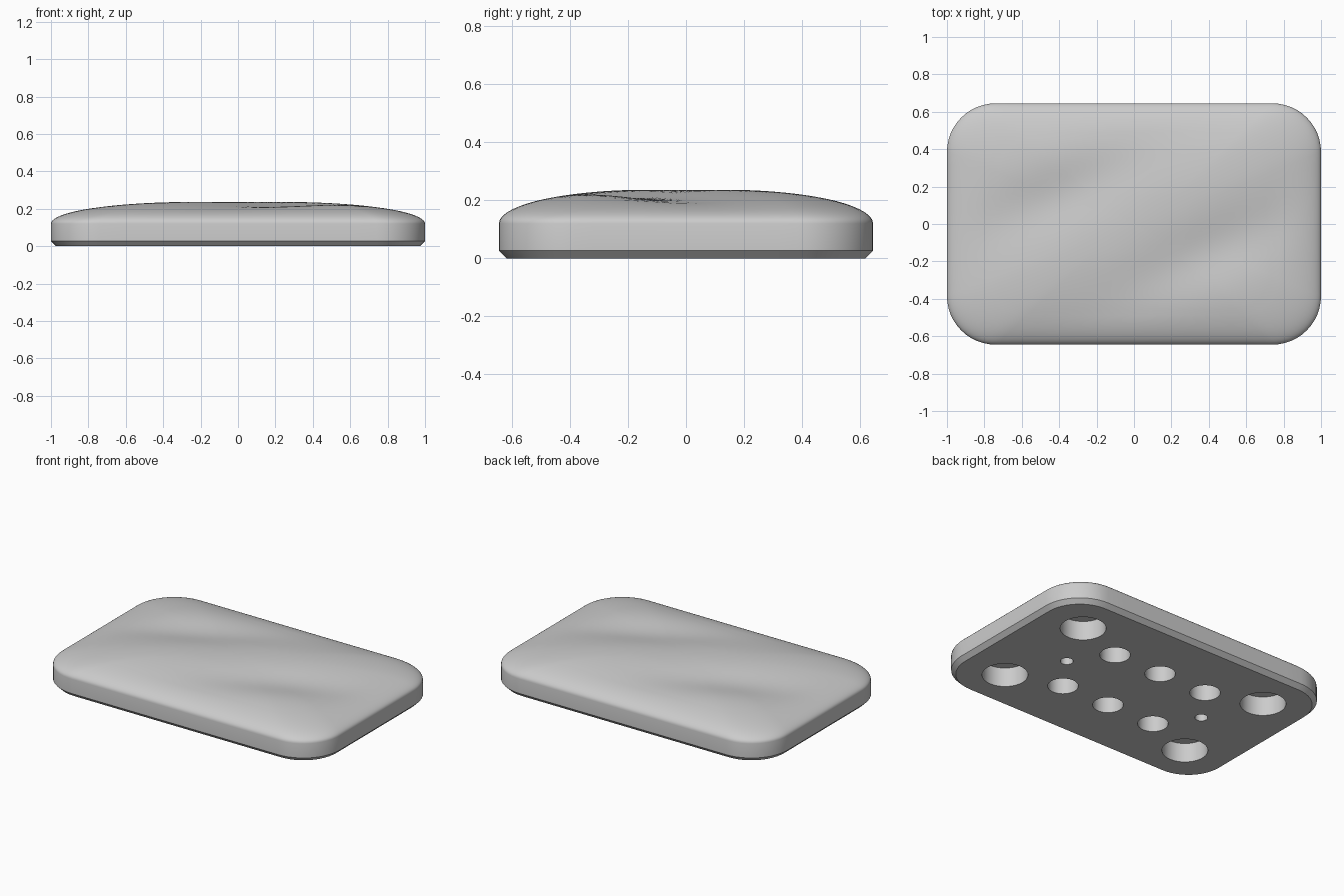
import bpy, bmesh, math

if "Cube" in bpy.data.objects:
    bpy.data.objects.remove(bpy.data.objects["Cube"])

HX, HY, R = 1.0, 0.645, 0.26      # half sizes and corner radius
WALL, TOP, CH = 0.12, 0.238, 0.027

grey = bpy.data.materials.new("grey")
grey.diffuse_color = (0.6, 0.6, 0.6, 1)
grey.use_nodes = True
grey.node_tree.nodes["Principled BSDF"].inputs["Base Color"].default_value = grey.diffuse_color


def outline(inset=0.0, corner=12, side=12):
    """Rounded rectangle with subdivided corners and sides."""
    pts = []
    for k, (sx, sy) in enumerate([(1, 1), (-1, 1), (-1, -1), (1, -1)]):
        cx, cy = sx * (HX - R), sy * (HY - R)
        for i in range(corner + 1):
            a = math.radians(90 * (k + i / corner))
            pts.append((cx + (R - inset) * math.cos(a), cy + (R - inset) * math.sin(a)))
    out = []
    for i, p in enumerate(pts):
        out.append(p)
        if i % (corner + 1) == corner:      # fill the straight side
            q = pts[(i + 1) % len(pts)]
            for j in range(1, side):
                f = j / side
                out.append((p[0] + (q[0] - p[0]) * f, p[1] + (q[1] - p[1]) * f))
    return out


def hollow(x, y):
    """Two soft diagonal hollows, half-turn symmetric about the centre."""
    a = math.radians(25)
    d = 0.0
    for s in (1, -1):
        dx, dy = x - s * 0.38, y + s * 0.155
        u = dx * math.cos(a) + dy * math.sin(a)
        v = -dx * math.sin(a) + dy * math.cos(a)
        d += 0.030 * math.exp(-0.5 * ((u / 0.36) ** 2 + (v / 0.12) ** 2))
    return d


# Body: chamfered base, straight wall, domed top
bm = bmesh.new()
edge = outline()
rings = [[(x, y, 0) for x, y in outline(CH)],
         [(x, y, CH) for x, y in edge],
         [(x, y, WALL) for x, y in edge]]
N = 40
for i in range(1, N):
    t = (i / N) ** 1.6 if i < N * 0.5 else None
    t = 0.02 + 0.98 * (i / N) ** 1.5 if t is None else t
    ring = []
    for x, y in edge:
        kx, ky = 1 - 0.75 * t, 1 - 0.80 * t
        z = WALL + (TOP - WALL) * math.sqrt(max(0, 1 - (1 - t) ** 2))
        px, py = x * kx, y * ky
        ring.append((px, py, z - hollow(px, py) * min(1, t * 3)))
    rings.append(ring)
for k in (0.22, 0.18, 0.13, 0.08, 0.04):    # flat crown
    ring = []
    for x, y in edge:
        px, py = x * k, y * k * 0.8
        ring.append((px, py, TOP - hollow(px, py)))
    rings.append(ring)

vr = [[bm.verts.new(p) for p in ring] for ring in rings]
n = len(edge)
for a, b in zip(vr, vr[1:]):
    for i in range(n):
        j = (i + 1) % n
        bm.faces.new((a[i], a[j], b[j], b[i]))
bm.faces.new(vr[0][::-1])
c = bm.verts.new((0, 0, TOP - hollow(0, 0)))
for i in range(n):
    bm.faces.new((vr[-1][i], vr[-1][(i + 1) % n], c))
bmesh.ops.recalc_face_normals(bm, faces=bm.faces)
me = bpy.data.meshes.new("domed_plate")
bm.to_mesh(me)
bm.free()
me.materials.append(grey)
body = bpy.data.objects.new("domed_plate", me)
bpy.context.collection.objects.link(body)

# Blind holes in the underside
holes = [(sx * 0.69, sy * 0.357, 0.135) for sx in (1, -1) for sy in (1, -1)]
holes += [(x, sy * 0.238, 0.09) for x in (-0.345, 0, 0.345) for sy in (1, -1)]
holes += [(sx * 0.516, 0, 0.038) for sx in (1, -1)]
DEPTH = 0.125
bm = bmesh.new()
for x, y, r in holes:
    res = bmesh.ops.create_cone(bm, cap_ends=True, segments=48, radius1=r, radius2=r, depth=DEPTH + 0.1)
    bmesh.ops.translate(bm, verts=res["verts"], vec=(x, y, (DEPTH - 0.1) / 2))
cm = bpy.data.meshes.new("hole_cutter")
bm.to_mesh(cm)
bm.free()
cm.materials.append(grey)
cutter = bpy.data.objects.new("hole_cutter", cm)
cutter.hide_render = True
bpy.context.collection.objects.link(cutter)

mod = body.modifiers.new("holes", 'BOOLEAN')
mod.operation = 'DIFFERENCE'
mod.solver = 'EXACT'
mod.object = cutter
bpy.context.view_layer.objects.active = body
body.select_set(True)
bpy.ops.object.modifier_apply(modifier=mod.name)
bpy.data.objects.remove(cutter)

# Smooth dome and walls, crisp base edges
bpy.ops.object.shade_smooth_by_angle(angle=math.radians(30))
